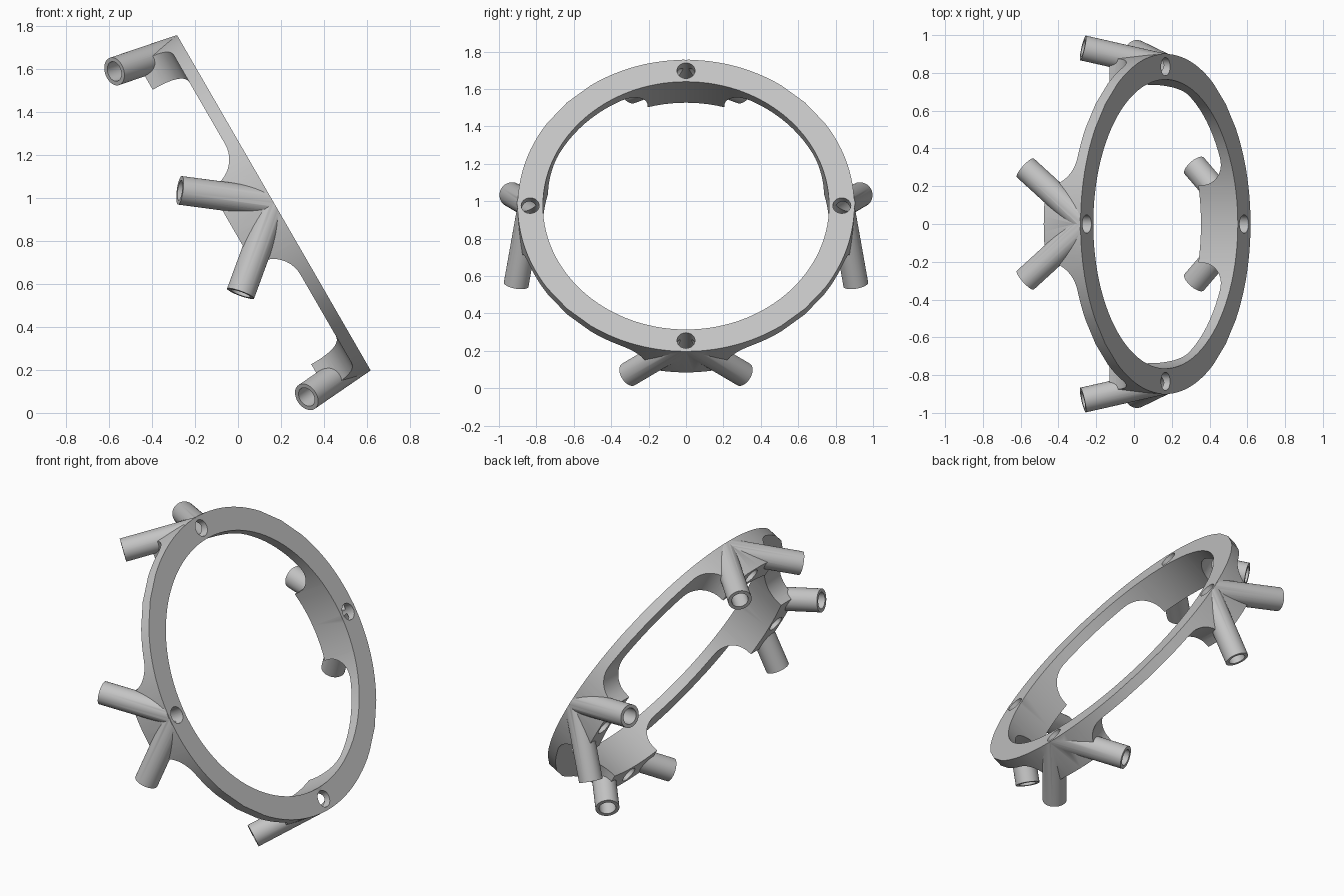
import bpy, bmesh, math
from mathutils import Vector

if "Cube" in bpy.data.objects:
    bpy.data.objects.remove(bpy.data.objects["Cube"])

# Tilted ring frame: U runs up the slope, N is the flat face normal
CENTRE = Vector((0.167, 0, 0.977))
U = Vector((-0.5, 0, 0.866))
V = Vector((0, 1, 0))
N = Vector((0.866, 0, 0.5))
R_OUT, R_IN, R_HUB = 0.9, 0.765, 0.833
RIM, DEEP = 0.06, 0.225          # thickness of thin rim and of tabs
HALF, FILLET = 0.205, 0.145      # tab half width and fillet radius
TUBE_R, BORE_R = 0.067, 0.047

grey = bpy.data.materials.new("light_grey")
grey.use_nodes = True
colour = (0.55, 0.55, 0.55, 1)
grey.diffuse_color = colour
grey.node_tree.nodes["Principled BSDF"].inputs["Base Color"].default_value = colour


def place(u, v, n):
    return CENTRE + U * u + V * v + N * n


def make_object(name, bm):
    bmesh.ops.recalc_face_normals(bm, faces=bm.faces[:])
    mesh = bpy.data.meshes.new(name)
    bm.to_mesh(mesh)
    bm.free()
    mesh.materials.append(grey)
    obj = bpy.data.objects.new(name, mesh)
    bpy.context.collection.objects.link(obj)
    return obj


def cylinder(name, start, end, radius, clip=False):
    axis = end - start
    bm = bmesh.new()
    bmesh.ops.create_cone(bm, cap_ends=True, segments=48, radius1=radius,
                          radius2=radius, depth=axis.length)
    bm.transform(axis.to_track_quat("Z", "Y").to_matrix().to_4x4())
    bmesh.ops.translate(bm, verts=bm.verts[:], vec=(start + end) / 2)
    if clip:
        # Trim flush with the flat face of the ring
        bmesh.ops.bisect_plane(bm, geom=bm.verts[:] + bm.edges[:] + bm.faces[:],
                               plane_co=place(0, 0, -0.002), plane_no=N,
                               clear_outer=True)
        bmesh.ops.holes_fill(bm, edges=[e for e in bm.edges if e.is_boundary])
    return make_object(name, bm)


def combine(target, tool, operation):
    mod = target.modifiers.new(operation, "BOOLEAN")
    mod.operation = operation
    mod.solver = "EXACT"
    mod.object = tool
    bpy.context.view_layer.objects.active = target
    bpy.ops.object.modifier_apply(modifier=mod.name)
    bpy.data.objects.remove(tool)


# Half-tab outline: offset from the tab centre line and depth there
profile = [(HALF * i / 5, DEEP) for i in range(6)]
for i in range(11):
    a = math.pi / 2 * i / 10
    profile.append((HALF + 0.0005 + FILLET * (1 - math.cos(a)),
                    RIM + FILLET * (1 - math.sin(a))))
profile += [(s, RIM) for s in (0.39, 0.43, 0.47, 0.51)]


def ring_angles(radius):
    """Angle and depth all the way round, tabs at every quarter turn."""
    eighth = [(math.asin(s / radius), d) for s, d in profile]
    quarter = eighth + [(math.pi / 4, RIM)]
    quarter += [(math.pi / 2 - a, d) for a, d in reversed(eighth[1:])]
    return [(a + q * math.pi / 2, d) for q in range(4) for a, d in quarter]


# Ring with four deep tabs
bm = bmesh.new()
loops = []
for (ao, d), (ai, _) in zip(ring_angles(R_OUT), ring_angles(R_IN)):
    section = ((R_OUT, ao, 0), (R_OUT, ao, -d), (R_IN, ai, -d), (R_IN, ai, 0))
    loops.append([bm.verts.new(place(r * math.cos(a), r * math.sin(a), n))
                  for r, a, n in section])
for k, here in enumerate(loops):
    after = loops[(k + 1) % len(loops)]
    for j in range(4):
        m = (j + 1) % 4
        bm.faces.new((here[j], here[m], after[m], after[j]))
ring = make_object("ring_with_sockets", bm)

# Two splayed sockets at each tab, mirrored across y
tubes = []
for side in (-1, 1):
    for u, v, end in ((R_HUB, 0, (-0.575, 0.297, 1.588)),
                      (-R_HUB, 0, (0.319, 0.308, 0.074)),
                      (0, R_HUB, (-0.27, 0.932, 1.035)),
                      (0, R_HUB, (0.012, 0.908, 0.555))):
        tubes.append((place(u, side * v, 0), Vector((end[0], side * end[1], end[2]))))

for start, end in tubes:
    way = (end - start).normalized()
    combine(ring, cylinder("socket", start - way * 0.1, end, TUBE_R, True), "UNION")

# Socket bores, then a straight hole through each tab
for start, end in tubes:
    way = (end - start).normalized()
    combine(ring, cylinder("bore", start + way * 0.06, end + way * 0.05, BORE_R),
            "DIFFERENCE")
for u, v in ((1, 0), (-1, 0), (0, 1), (0, -1)):
    u, v = u * R_HUB, v * R_HUB
    combine(ring, cylinder("hole", place(u, v, -0.4), place(u, v, 0.1), BORE_R + 0.001),
            "DIFFERENCE")

bpy.ops.object.select_all(action="DESELECT")
ring.select_set(True)
bpy.context.view_layer.objects.active = ring
bpy.ops.object.shade_smooth_by_angle(angle=math.radians(30))
